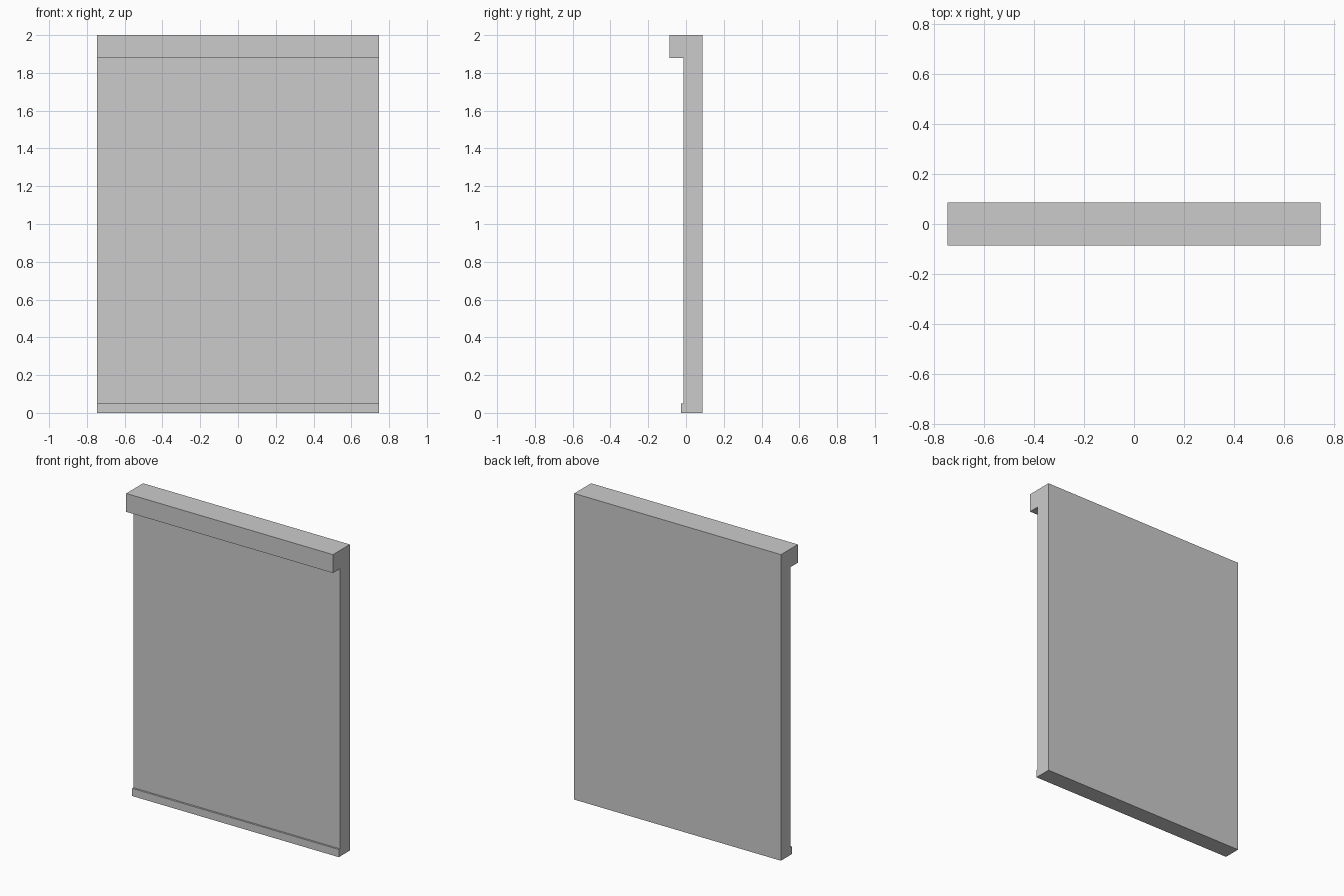
import bpy, bmesh

if "Cube" in bpy.data.objects:
    bpy.data.objects.remove(bpy.data.objects["Cube"])

HALF_WIDTH = 0.747

# Side profile (y, z): panel with a header lip on top and a thin skirting at the base
profile = [
    (0.087, 0.0), (0.087, 2.0),
    (-0.087, 2.0), (-0.087, 1.88),
    (-0.014, 1.88), (-0.014, 0.05),
    (-0.026, 0.05), (-0.026, 0.0),
]

# Sweep the profile along x into one solid wall panel
bm = bmesh.new()
face = bm.faces.new([bm.verts.new((-HALF_WIDTH, y, z)) for y, z in profile])
swept = bmesh.ops.extrude_face_region(bm, geom=[face], use_keep_orig=True)
moved = [g for g in swept["geom"] if isinstance(g, bmesh.types.BMVert)]
bmesh.ops.translate(bm, verts=moved, vec=(2 * HALF_WIDTH, 0, 0))
bmesh.ops.recalc_face_normals(bm, faces=bm.faces[:])

mesh = bpy.data.meshes.new("wall_panel")
bm.to_mesh(mesh)
bm.free()
bpy.context.collection.objects.link(bpy.data.objects.new("wall_panel", mesh))
